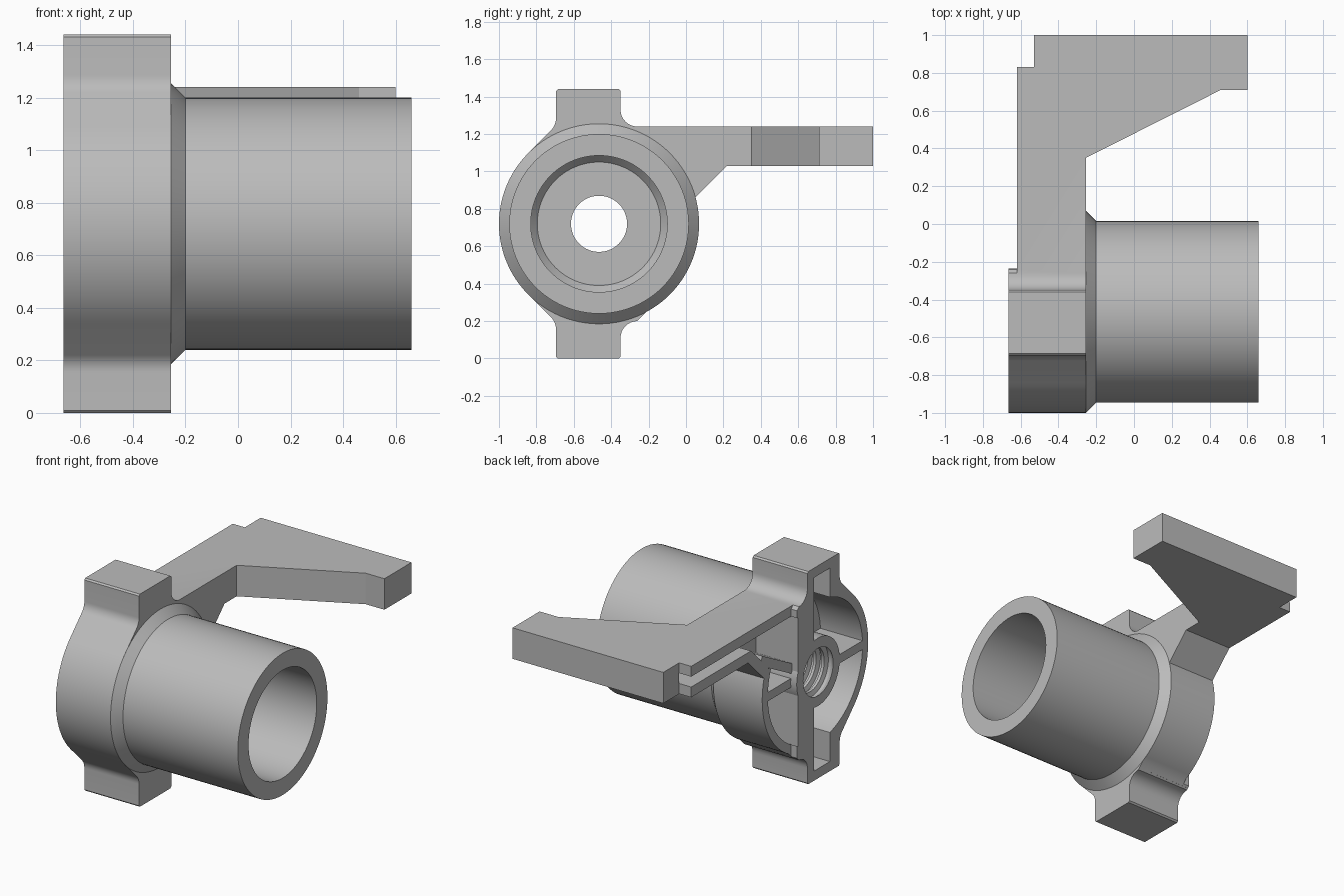
import bpy, bmesh
from math import sin, cos, radians, pi

if "Cube" in bpy.data.objects:
    bpy.data.objects.remove(bpy.data.objects["Cube"])

CY, CZ = -0.465, 0.72          # spindle axis runs along x through this point
BACK, FRONT, FLOOR = -0.665, -0.255, -0.35

grey = bpy.data.materials.new("cast grey")
grey.use_nodes = True
grey.diffuse_color = (0.5, 0.5, 0.5, 1)
grey.node_tree.nodes["Principled BSDF"].inputs["Base Color"].default_value = (0.5, 0.5, 0.5, 1)


def finish(name, bm):
    bmesh.ops.recalc_face_normals(bm, faces=bm.faces)
    mesh = bpy.data.meshes.new(name)
    bm.to_mesh(mesh)
    bm.free()
    mesh.materials.append(grey)
    ob = bpy.data.objects.new(name, mesh)
    bpy.context.collection.objects.link(ob)
    return ob


def prism(name, points, lo, hi, axis="x"):
    """Extrude a yz outline along x, or an xy outline along z."""
    bm = bmesh.new()
    place = (lambda p: (lo, *p)) if axis == "x" else (lambda p: (*p, lo))
    face = bm.faces.new([bm.verts.new(place(p)) for p in points])
    new = bmesh.ops.extrude_face_region(bm, geom=[face])["geom"]
    d = hi - lo
    bmesh.ops.translate(bm, verts=[v for v in new if isinstance(v, bmesh.types.BMVert)],
                        vec=(d, 0, 0) if axis == "x" else (0, 0, d))
    return finish(name, bm)


def box(name, y0, y1, z0, z1, lo, hi):
    return prism(name, [(y0, z0), (y1, z0), (y1, z1), (y0, z1)], lo, hi)


def lathe(name, profile, steps=96):
    """Revolve a closed (x, radius) profile about the spindle axis."""
    bm = bmesh.new()
    rings = [[bm.verts.new((x, CY + r * cos(2 * pi * i / steps), CZ + r * sin(2 * pi * i / steps)))
              for x, r in profile] for i in range(steps)]
    n = len(profile)
    for i in range(steps):
        a, b = rings[i], rings[(i + 1) % steps]
        for j in range(n):
            k = (j + 1) % n
            bm.faces.new((a[j], a[k], b[k], b[j]))
    return finish(name, bm)


def combine(target, other, operation):
    bpy.context.view_layer.objects.active = target
    mod = target.modifiers.new("combine", "BOOLEAN")
    mod.operation, mod.solver, mod.object = operation, "EXACT", other
    bpy.ops.object.modifier_apply(modifier=mod.name)
    bpy.data.objects.remove(other)


def arc(cu, cv, r, a0, a1, n):
    angles = [radians(a0 + (a1 - a0) * i / n) for i in range(n + 1)]
    return [(cu + r * cos(a), cv + r * sin(a)) for a in angles]


# Round housing with filleted lugs, drawn as an upper half and mirrored
R = 0.535
half = (arc(0, 0, R, 180, 135, 14) + arc(-0.32, 0.564, 0.09, -45, 0, 6)
        + [(-0.23, 0.71), (-0.22, 0.72), (0.105, 0.72), (0.115, 0.71)]
        + arc(0.205, 0.61, 0.09, 180, 270, 8) + arc(0, 0, R, 62, 0, 18))
outline = half + [(u, -v) for u, v in half[-2:0:-1]]
body = prism("knuckle_body", [(CY + u, CZ + v) for u, v in outline], BACK, FRONT)

# Steering arm: side profile trimmed by its plan shape
arm = prism("steering_arm", [(-0.3, 1.24), (1, 1.24), (1, 1.03), (0.22, 1.03),
                             (0.05, 0.86), (-0.3, 0.8)], -0.8, 0.8)
plan = prism("arm_plan", [(-0.62, -0.6), (FRONT, -0.6), (FRONT, 0.35), (0.46, 0.71), (0.6, 0.71),
                          (0.6, 1.1), (-0.53, 1.1), (-0.53, 0.83), (-0.62, 0.83)], 0.5, 1.5, "z")
combine(arm, plan, "INTERSECT")
combine(body, arm, "UNION")

# Hollows in the back: round pocket, lug pockets and arm channel
round_pocket = prism("round_pocket", [(CY + u, CZ + v) for u, v in arc(0, 0, 0.475, 0, 357, 119)],
                     -0.8, FLOOR)
lug_pocket = box("lug_pocket", -0.59, -0.42, 0.065, 1.375, -0.8, FLOOR)
channel = prism("arm_channel", [(-0.3, 1.17), (0.83, 1.17), (0.83, 1.1), (0.19, 1.1),
                                (0, 0.91), (-0.3, 0.75)], -0.8, FLOOR)
for cutter in (round_pocket, lug_pocket, channel):
    combine(body, cutter, "DIFFERENCE")

# Stiffening ribs
ribs = [box("vertical_rib", -0.42, -0.25, 0.21, 1.22, BACK, FLOOR - 0.01 + 0.03),
        box("cross_rib", -0.97, 0.04, CZ - 0.03, CZ + 0.03, BACK, FLOOR + 0.02),
        prism("diagonal_rib", [(0.07, 1.02), (0.09, 0.96), (-0.3, 0.75), (-0.3, 0.82)],
              -0.62, FLOOR + 0.02)]
for rib in ribs:
    combine(body, rib, "UNION")

# Lower the back face on the arm side, and open the centre
combine(body, box("step_cut", -0.24, 1.2, -0.2, 1.6, -0.9, -0.62), "DIFFERENCE")
centre = prism("centre_cut", [(CY + u, CZ + v) for u, v in arc(0, 0, 0.205, 0, 355, 71)], -0.8, 0)
combine(body, centre, "DIFFERENCE")

# Hollow spindle with a chamfered shoulder and stepped bore floor
spindle = lathe("spindle", [(-0.28, 0.53), (FRONT, R), (-0.2, 0.48), (0.66, 0.48), (0.66, 0.365),
                            (-0.17, 0.365), (-0.21, 0.33), (-0.21, 0.2), (-0.28, 0.2)])

# Threaded hub
thread = []
pitch, turns = 0.06, 7
for i in range(turns):
    x = -0.225 - i * pitch
    thread += [(x, 0.15), (x - 0.02, 0.15), (x - 0.03, 0.18), (x - 0.05, 0.18)]
hub = lathe("threaded_hub", [(BACK, 0.23), (-0.21, 0.23), (-0.21, 0.15)]
            + [p for p in thread if p[0] > BACK + 0.01] + [(BACK, 0.16)], 64)

bpy.ops.object.select_all(action="DESELECT")
for ob in (body, spindle, hub):
    ob.select_set(True)
bpy.context.view_layer.objects.active = body
bpy.ops.object.shade_smooth_by_angle(angle=radians(25))
